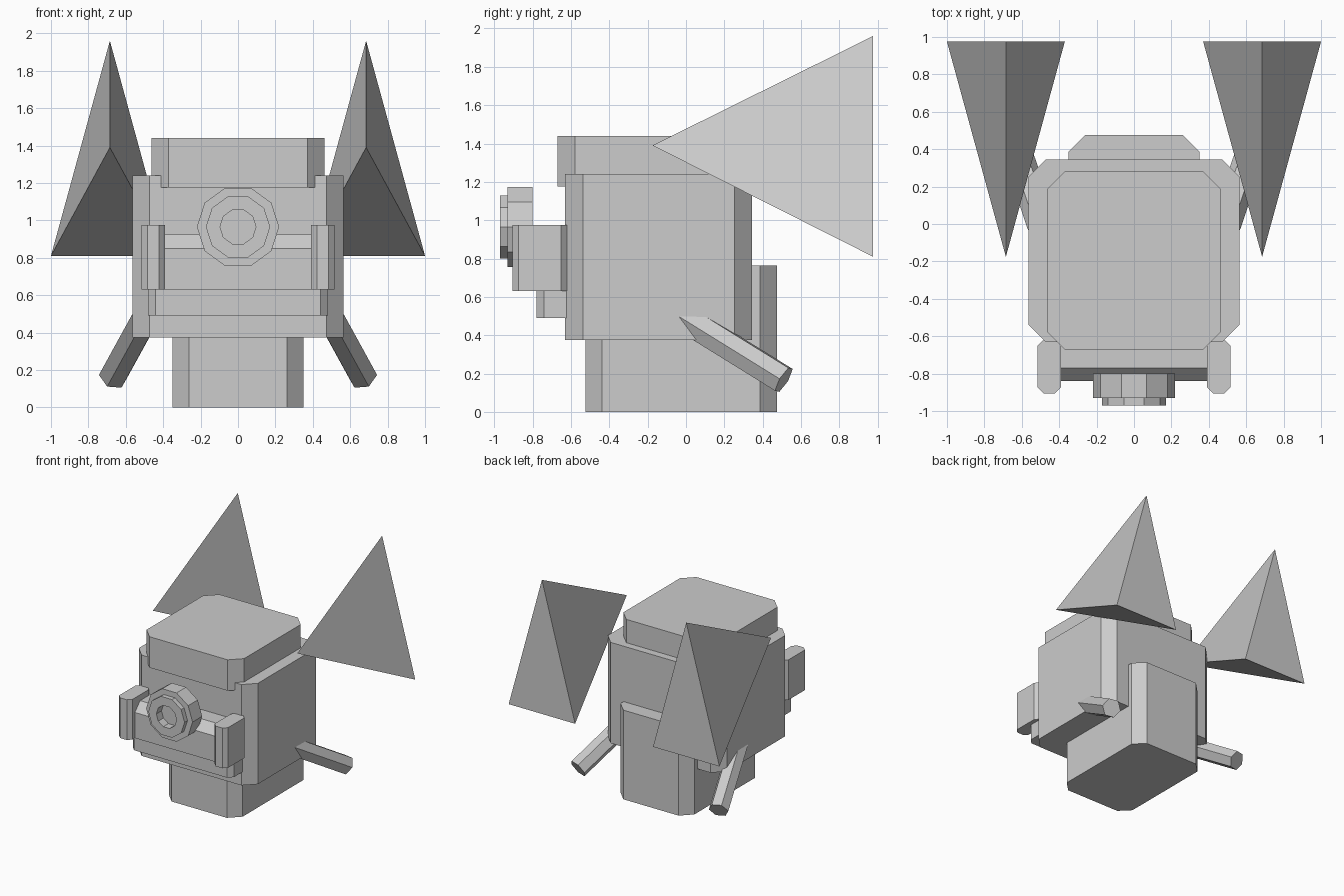
import bpy, bmesh, math
from mathutils import Vector

if "Cube" in bpy.data.objects:
    bpy.data.objects.remove(bpy.data.objects["Cube"])

grey = bpy.data.materials.new("light_grey")
grey.diffuse_color = (0.604, 0.604, 0.604, 1)
grey.use_nodes = True
grey.node_tree.nodes["Principled BSDF"].inputs["Base Color"].default_value = grey.diffuse_color


def finish(name, bm):
    """Turn a bmesh into a named, flat shaded object."""
    bmesh.ops.recalc_face_normals(bm, faces=bm.faces)
    mesh = bpy.data.meshes.new(name)
    bm.to_mesh(mesh)
    bm.free()
    mesh.materials.append(grey)
    ob = bpy.data.objects.new(name, mesh)
    bpy.context.collection.objects.link(ob)
    return ob


def loft(name, rings, cap_start=True, cap_end=True):
    """Skin a list of equal-length point rings."""
    bm = bmesh.new()
    vs = [[bm.verts.new(p) for p in ring] for ring in rings]
    n = len(vs[0])
    for a, b in zip(vs, vs[1:]):
        for i in range(n):
            j = (i + 1) % n
            bm.faces.new((a[i], a[j], b[j], b[i]))
    if cap_start:
        bm.faces.new(vs[0])
    if cap_end:
        bm.faces.new(vs[-1])
    return finish(name, bm)


def block(name, x0, x1, y0, y1, z0, z1, c):
    """Box with chamfered vertical edges."""
    plan = [(x0 + c, y0), (x1 - c, y0), (x1, y0 + c), (x1, y1 - c),
            (x1 - c, y1), (x0 + c, y1), (x0, y1 - c), (x0, y0 + c)]
    return loft(name, [[(x, y, z) for x, y in plan] for z in (z0, z1)])


def disc_ring(r, y, n=10, z=0.965):
    return [(r * math.cos(math.tau * i / n), y, z + r * math.sin(math.tau * i / n))
            for i in range(n)]


# Stacked main blocks
block("base", -0.35, 0.35, -0.525, 0.475, 0, 0.765, 0.088)
block("body", -0.565, 0.565, -0.63, 0.345, 0.375, 1.24, 0.092)
block("cap", -0.463, 0.463, -0.67, 0.28, 1.175, 1.44, 0.092)

# Front shelf and bar with sloped top edge
block("lower_shelf", -0.48, 0.48, -0.78, -0.55, 0.49, 0.635, 0.04)
bar = [(-0.6, 0.63), (-0.84, 0.63), (-0.84, 0.85), (-0.77, 0.925), (-0.6, 0.925)]
loft("front_bar", [[(x, y, z) for y, z in bar] for x in (-0.45, 0.45)])

# Ten-sided dial with a stepped, recessed centre
loft("dial", [disc_ring(r, y) for r, y in
              ((0.22, -0.80), (0.22, -0.93), (0.172, -0.93),
               (0.172, -0.97), (0.096, -0.97), (0.096, -0.90))])

for side, s in (("left", -1), ("right", 1)):
    # Bar end posts
    xs = sorted((s * 0.39, s * 0.517))
    block(side + "_bar_end", *xs, -0.905, -0.62, 0.63, 0.975, 0.032)

    # Three-sided spikes, flat side to the back
    bm = bmesh.new()
    tri = [bm.verts.new((s * x, 0.975, z))
           for x, z in ((0.685, 1.96), (0.37, 0.81), (1.0, 0.81))]
    tip = bm.verts.new((s * 0.685, -0.175, 1.39))
    bm.faces.new(tri)
    for i in range(3):
        bm.faces.new((tri[i], tri[(i + 1) % 3], tip))
    finish(side + "_spike", bm)

    # Six-sided rods slanting out, back and down
    end, start = Vector((0.667, 0.51, 0.168)), Vector((0.49, -0.01, 0.49))
    d = (end - start).normalized()
    u = Vector((1, 0, 0))
    u = (u - d * u.dot(d)).normalized()
    v = u.cross(d)
    rings = []
    for p in (start, end):
        ring = []
        for i in range(6):
            a = math.radians(60 * i - 5)
            q = p + 0.08 * (u * math.cos(a) + v * math.sin(a))
            ring.append((s * q.x, q.y, q.z))
        rings.append(ring)
    loft(side + "_rod", rings)
